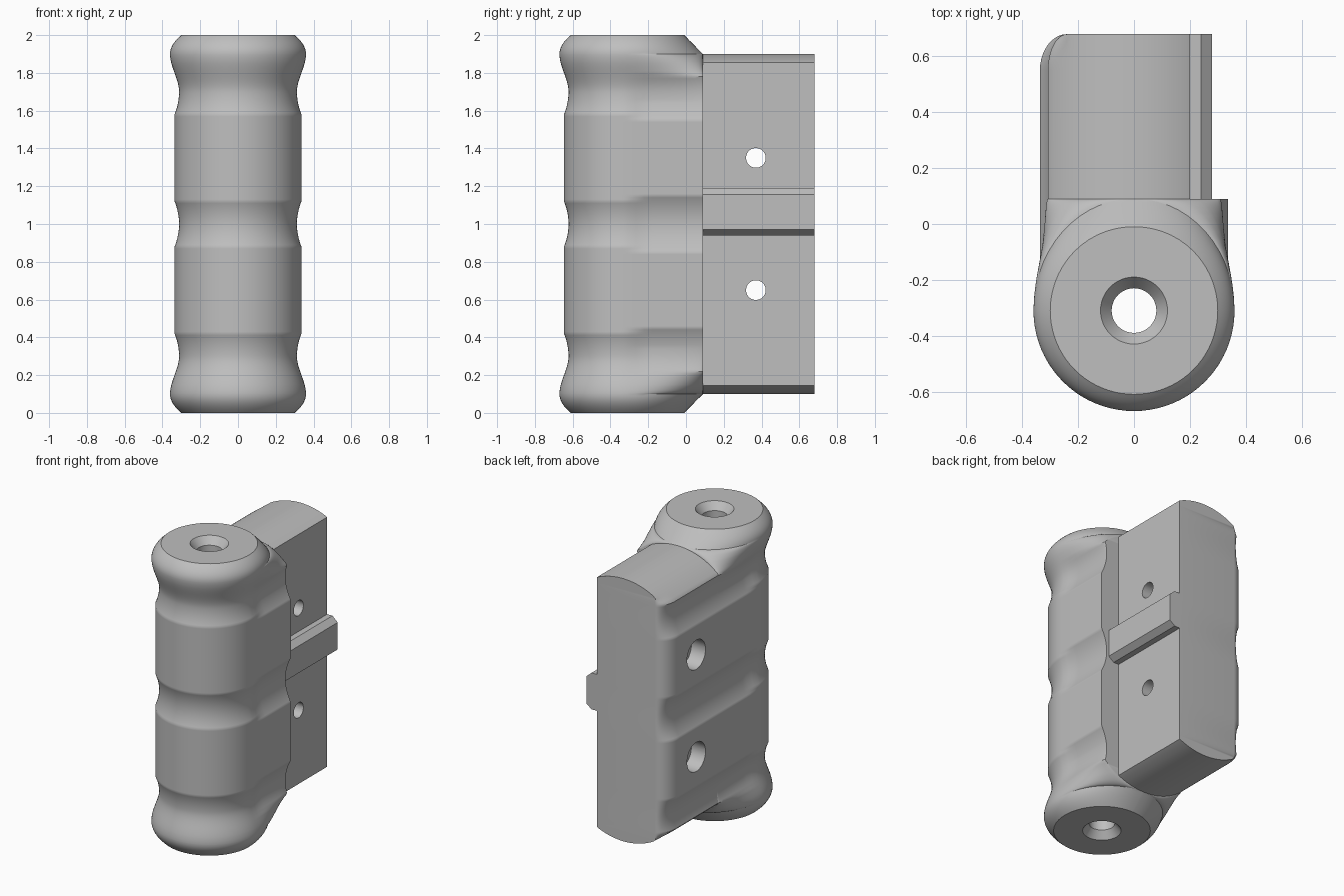
import bpy
import bmesh
from math import sin, cos, pi, sqrt, radians
from mathutils import Matrix, Vector

if "Cube" in bpy.data.objects:
    bpy.data.objects.remove(bpy.data.objects["Cube"], do_unlink=True)

grey = bpy.data.materials.new("plain_grey")
grey.use_nodes = True
grey.diffuse_color = (0.52, 0.52, 0.52, 1)
grey.node_tree.nodes["Principled BSDF"].inputs["Base Color"].default_value = grey.diffuse_color

AXIS_Y = -0.31    # centre of the rounded grip
BACK_Y = 0.09     # plane where the grip meets the mounting block
REAR_Y = 0.68


def loft(name, rings):
    """Closed solid through a list of equally long rings of points."""
    bm = bmesh.new()
    rows = [[bm.verts.new(p) for p in ring] for ring in rings]
    n = len(rows[0])
    for a, b in zip(rows, rows[1:]):
        for i in range(n):
            j = (i + 1) % n
            bm.faces.new((a[i], a[j], b[j], b[i]))
    bm.faces.new(rows[0][::-1])
    bm.faces.new(rows[-1])
    bmesh.ops.recalc_face_normals(bm, faces=bm.faces[:])
    mesh = bpy.data.meshes.new(name)
    bm.to_mesh(mesh)
    bm.free()
    obj = bpy.data.objects.new(name, mesh)
    bpy.context.collection.objects.link(obj)
    mesh.materials.append(grey)
    return obj


def lathe(name, profile, matrix, sides=48):
    """Turned solid from (radius, height) pairs."""
    return loft(name, [[matrix @ Vector((r * cos(2 * pi * i / sides), r * sin(2 * pi * i / sides), h))
                        for i in range(sides)] for r, h in profile])


def cut(obj, cutter):
    mod = obj.modifiers.new("hole", 'BOOLEAN')
    mod.operation = 'DIFFERENCE'
    mod.solver = 'EXACT'
    mod.object = cutter
    bpy.context.view_layer.objects.active = obj
    bpy.ops.object.modifier_apply(modifier=mod.name)
    bpy.data.objects.remove(cutter, do_unlink=True)


def smooth(obj):
    bpy.ops.object.select_all(action='DESELECT')
    obj.select_set(True)
    bpy.context.view_layer.objects.active = obj
    bpy.ops.object.shade_smooth_by_angle(angle=radians(28))


def clamp(t):
    return max(0.0, min(1.0, t))


def ease(t):
    t = clamp(t)
    return t * t * (3 - 2 * t)


def groove(u, centre, half, depth):
    return max(0.0, depth * (1 - ((u - centre) / half) ** 2))


def front_radius(u):
    """Grip radius at distance u from mid height."""
    if u > 0.9:
        return 0.36 - 0.06 * ((u - 0.9) / 0.1) ** 2
    if u > 0.7:
        return 0.312 + 0.048 * ease((u - 0.7) / 0.2)
    return 0.336 - groove(u, 0, 0.12, 0.024) - groove(u, 0.7, 0.12, 0.024)


def side_width(u):
    """Half width at the back of the grip, bounded by an arch at each end."""
    arch = sqrt(max(0.0, 0.47 ** 2 - max(0.0, u - 0.43) ** 2))
    wide = 0.337 - groove(u, 0, 0.15, 0.04) - groove(u, 0.7, 0.15, 0.04)
    return max(0.004, min(arch, wide))


# Heights, denser around the crown of the arch
half = sorted({i / 100 for i in range(1, 101)} | {0.855, 0.885, 0.895, 0.898})
levels = [-u for u in reversed(half)] + [0.0] + half


# Grip: rounded front, sides flowing back to a flat plane
def grip_ring(z):
    u = abs(z)
    r, s = front_radius(u), side_width(u)
    reach = BACK_Y - AXIS_Y - max(0.0, u - 0.9)
    slow = clamp((u - 0.65) / 0.15)
    side = []
    for i in range(1, 15):
        a = pi / 2 * i / 14
        quick = 1 - ease(sin(a) * 4)
        k = quick + (cos(a) - quick) * slow
        side.append((s + (r - s) * k, AXIS_Y + reach * sin(a)))
    front = [(-r * cos(pi * i / 40), AXIS_Y - r * sin(pi * i / 40)) for i in range(41)]
    left = [(-x, y) for x, y in reversed(side)]
    return [(x, y, z + 1) for x, y in front + side + left]


grip = loft("grip", [grip_ring(z) for z in levels])
bore_half = [(0.16, 1.05), (0.08, 0.95)]
bore = lathe("bore_cutter", [(r, -h) for r, h in bore_half] + bore_half[::-1],
             Matrix.Translation((0, AXIS_Y, 1)))
cut(grip, bore)
smooth(grip)


# Mounting block: flat face on one side, grooved and rounded on the other
def block_ring(z):
    s = side_width(abs(z))
    flat, corner = min(s, 0.2), min(s, 0.24)
    pts = [(flat, BACK_Y), (flat, REAR_Y)]
    for i in range(11):
        a = pi / 2 * (1 - i / 10)
        pts.append((-corner - (s - corner) * cos(a), REAR_Y - 0.13 + 0.13 * sin(a)))
    pts.append((-s, BACK_Y))
    return [(x, y, z + 1) for x, y in pts]


block = loft("mounting_block", [block_ring(z) for z in levels if abs(z) <= 0.9])

# Counterbored screw holes through the block
for z in (0.65, 1.35):
    turn = Matrix.Translation((0, 0.37, z)) @ Matrix.Rotation(pi / 2, 4, 'Y')
    cut(block, lathe("screw_cutter", [(0.1, -0.5), (0.1, -0.23), (0.052, -0.23), (0.052, 0.5)], turn))
smooth(block)

# Locating rail with chamfered edges
section = [(0.19, 0.94), (0.24, 0.94), (0.28, 0.97), (0.28, 1.155), (0.24, 1.19), (0.19, 1.19)]
loft("locating_rail", [[(x, y, z) for x, z in section] for y in (BACK_Y, REAR_Y)])
